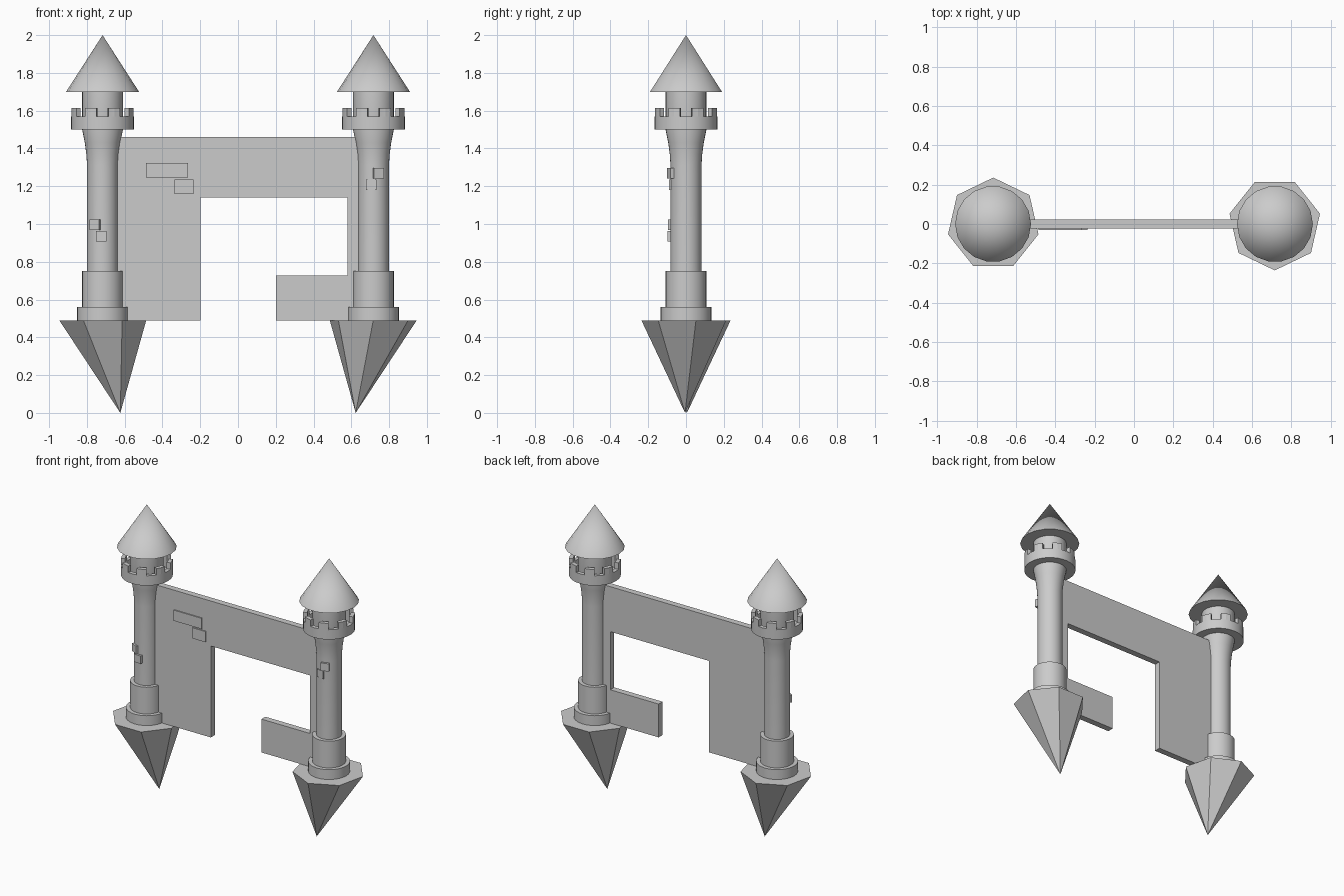
import bpy, bmesh
from math import pi, sin, cos, radians

if "Cube" in bpy.data.objects:
    bpy.data.objects.remove(bpy.data.objects["Cube"])


def finish(bm, name, loc=(0, 0, 0), rot=0.0, smooth=False):
    bmesh.ops.remove_doubles(bm, verts=bm.verts, dist=1e-5)
    bmesh.ops.recalc_face_normals(bm, faces=bm.faces)
    me = bpy.data.meshes.new(name)
    bm.to_mesh(me)
    bm.free()
    if smooth:
        me.shade_smooth()
        me.set_sharp_from_angle(angle=radians(35))
    ob = bpy.data.objects.new(name, me)
    ob.location = loc
    ob.rotation_euler.z = rot
    bpy.context.collection.objects.link(ob)
    return ob


def lathe(name, profile, x, sides):
    bm = bmesh.new()
    vs = [bm.verts.new((r, 0, z)) for r, z in profile]
    es = [bm.edges.new(p) for p in zip(vs, vs[1:])]
    bmesh.ops.spin(bm, geom=vs + es, cent=(0, 0, 0), axis=(0, 0, 1),
                   angle=2 * pi, steps=sides, use_duplicate=False)
    bmesh.ops.dissolve_degenerate(bm, dist=1e-5, edges=bm.edges)
    return finish(bm, name, (x, 0, 0), smooth=True)


def prism(bm, points, offset):
    """Extrude a planar outline along an offset."""
    face = bm.faces.new([bm.verts.new(p) for p in points])
    new = bmesh.ops.extrude_face_region(bm, geom=[face], use_keep_orig=True)
    bmesh.ops.translate(bm, vec=offset,
                        verts=[g for g in new["geom"] if isinstance(g, bmesh.types.BMVert)])


def box(name, size, loc, rot=0.0):
    bm = bmesh.new()
    bmesh.ops.create_cube(bm, size=1)
    bmesh.ops.scale(bm, vec=size, verts=bm.verts)
    return finish(bm, name, loc, rot)


def merlons(name, x, count=8, r0=0.14, r1=0.167, z0=1.57, z1=1.615):
    bm = bmesh.new()
    half = pi / count / 2
    for i in range(count):
        mid = 2 * pi * (i + 0.5) / count
        a = [mid - half, mid, mid + half]
        pts = [(r1 * cos(t), r1 * sin(t), z0) for t in a]
        pts += [(r0 * cos(t), r0 * sin(t), z0) for t in reversed(a)]
        prism(bm, pts, (0, 0, z1 - z0))
    return finish(bm, name, (x, 0, 0))


def spike(name, side):
    # seven-sided rock point, apex leaning toward the middle
    bm = bmesh.new()
    ring = [bm.verts.new((0.236 * cos(pi / 2 + 2 * pi * i / 7),
                          0.236 * sin(pi / 2 + 2 * pi * i / 7), 0.49)) for i in range(7)]
    tip = bm.verts.new((0.093, 0.005, 0))
    bm.faces.new(ring)
    for i in range(7):
        bm.faces.new((ring[i], ring[(i + 1) % 7], tip))
    return finish(bm, name, (side * 0.716, 0, 0), 0 if side < 0 else pi)


SHAFT = [(0, .485), (.135, .485), (.135, .56), (.108, .56), (.108, .75), (.082, .75),
         (.082, 1.31), (.086, 1.37), (.094, 1.43), (.108, 1.50), (.108, 1.70), (0, 1.70)]
PARAPET = [(0, 1.50), (.167, 1.50), (.167, 1.57), (.14, 1.57), (.14, 1.52), (0, 1.52)]
ROOF = [(0, 1.70), (.193, 1.70), (0, 2.0)]

# Two towers
for side, label in ((-1, "left"), (1, "right")):
    x = side * 0.717
    lathe(label + "_tower_shaft", SHAFT, x, 32)
    lathe(label + "_parapet", PARAPET, x, 32)
    merlons(label + "_merlons", x)
    lathe(label + "_roof", ROOF, x, 18)
    spike(label + "_rock_spike", side)

# Broken wall between the towers
outline = [(-.66, .49), (-.198, .49), (-.198, 1.14), (.58, 1.14), (.58, .727),
           (.20, .727), (.20, .49), (.66, .49), (.66, 1.46), (-.66, 1.46)]
wall = bmesh.new()
prism(wall, [(x, -.022, z) for x, z in outline], (0, .044, 0))
finish(wall, "wall")

# Raised bricks on the wall front
for x0, x1, z0, z1 in ((-.486, -.266, 1.246, 1.322), (-.337, -.236, 1.16, 1.236)):
    box("wall_brick", (x1 - x0, .02, z1 - z0), ((x0 + x1) / 2, -.02, (z0 + z1) / 2))

# Raised bricks on the tower fronts: tower side, angle from front, height, radius
for side, deg, z, r in ((-1, -28, .995, .083), (-1, -4, .936, .087),
                        (1, 18, 1.268, .086), (1, -8, 1.207, .077)):
    a = radians(deg)
    box("tower_brick", (.055, .02, .055), (side * .717 + r * sin(a), -r * cos(a), z), a)
